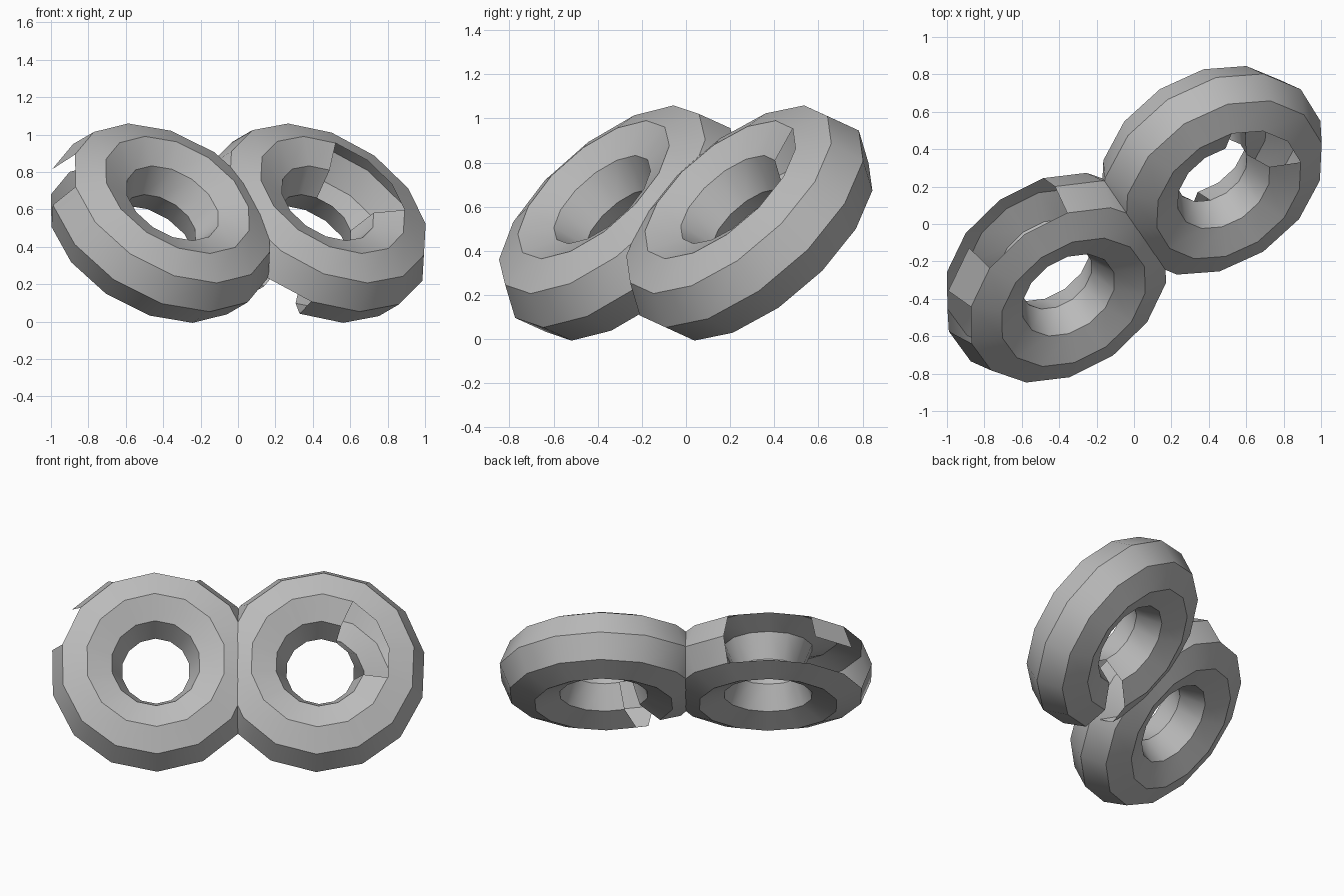
import bpy, bmesh, math
from mathutils import Vector

if "Cube" in bpy.data.objects:
    bpy.data.objects.remove(bpy.data.objects["Cube"])

N = 14                                   # segments around each ring
SIDES = 8                                # sides of the ring section
MAJOR, MINOR = 0.43, 0.22
U = Vector((0.822, 0.570, 0)).normalized()
A = Vector((0.415, -0.598, 0.685)).normalized()   # ring axis
V = A.cross(U)
# section sides in order, starting at the outer equator and going to the front
BAND_F, FRONT_OUT, FRONT_IN, HOLE_F, HOLE_B, BACK_IN, BACK_OUT, BAND_B = range(SIDES)

grey = bpy.data.materials.new("plain grey")
grey.diffuse_color = (0.5, 0.5, 0.5, 1)
grey.use_nodes = True
grey.node_tree.nodes["Principled BSDF"].inputs["Base Color"].default_value = grey.diffuse_color


def ring(name, center, start, missing):
    """Octagonal-section ring; missing holds (section side, segment) pairs."""
    center = Vector(center)

    def point(k, j):
        t = math.radians(start) + 2 * math.pi * k / N
        s = 2 * math.pi * j / SIDES
        radial = U * math.cos(t) + V * math.sin(t)
        return center + radial * (MAJOR + MINOR * math.cos(s)) + A * MINOR * math.sin(s)

    bm = bmesh.new()
    rows = [[bm.verts.new(point(k, j)) for j in range(SIDES)] for k in range(N)]
    for k in range(N):
        a, b = rows[k], rows[(k + 1) % N]
        for j in range(SIDES):
            if (j, k) not in missing:
                i = (j + 1) % SIDES
                bm.faces.new((a[j], b[j], b[i], a[i]))
    loose = [v for v in bm.verts if not v.link_faces]
    bmesh.ops.delete(bm, geom=loose, context='VERTS')
    mesh = bpy.data.meshes.new(name)
    bm.to_mesh(mesh)
    bm.free()
    mesh.materials.append(grey)
    ob = bpy.data.objects.new(name, mesh)
    bpy.context.collection.objects.link(ob)
    bpy.ops.object.select_all(action='DESELECT')
    ob.select_set(True)
    bpy.context.view_layer.objects.active = ob
    bpy.ops.object.shade_smooth_by_angle(angle=math.radians(30))
    return ob


# left ring: broken outer band on its upper left (segment 0 starts at 91 degrees)
ring("left_ring", (-0.415, -0.287, 0.526), 91,
     {(BAND_F, 13), (BAND_F, 0), (BAND_F, 2),
      (BAND_B, 13), (BAND_B, 0), (BAND_B, 1), (BAND_B, 2)})

# right ring: gap inside the hole and one in the lower back
ring("right_ring", (0.415, 0.287, 0.526), 88,
     {(FRONT_IN, 10), (FRONT_IN, 11), (FRONT_IN, 12),
      (HOLE_F, 10), (HOLE_F, 11), (HOLE_F, 12),
      (BAND_B, 5), (BACK_OUT, 5), (BACK_IN, 5), (HOLE_B, 5)})
